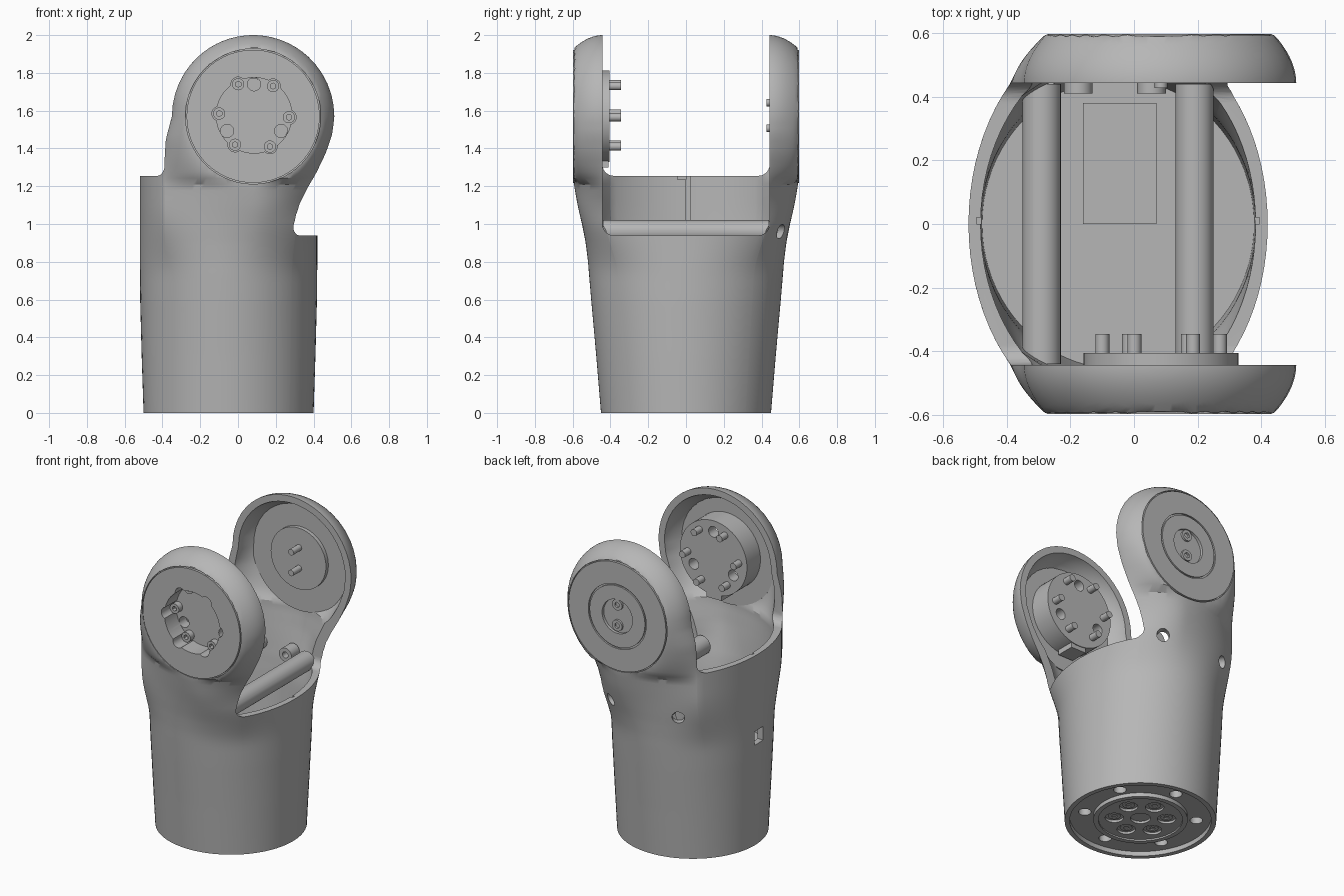
import bpy, bmesh
from math import sin, cos, acos, pi, sqrt, radians
from mathutils import Vector, Matrix

if "Cube" in bpy.data.objects:
    bpy.data.objects.remove(bpy.data.objects["Cube"])

grey = bpy.data.materials.new("satin_grey")
grey.use_nodes = True
grey.diffuse_color = (0.47, 0.47, 0.47, 1)
grey.node_tree.nodes["Principled BSDF"].inputs["Base Color"].default_value = (0.47, 0.47, 0.47, 1)

CX, EX, EZ, R = -0.05, 0.08, 1.57, 0.43   # body axis, ear centre, ear radius
parts = []


def finish(name, bm):
    bmesh.ops.recalc_face_normals(bm, faces=bm.faces)
    me = bpy.data.meshes.new(name)
    bm.to_mesh(me)
    bm.free()
    me.materials.append(grey)
    ob = bpy.data.objects.new(name, me)
    bpy.context.collection.objects.link(ob)
    parts.append(ob)
    return ob


def cyl(name, p0, p1, r, seg=32):
    p0, p1 = Vector(p0), Vector(p1)
    d = p1 - p0
    bm = bmesh.new()
    m = Matrix.Translation((p0 + p1) / 2) @ d.to_track_quat('Z', 'Y').to_matrix().to_4x4()
    bmesh.ops.create_cone(bm, cap_ends=True, segments=seg, radius1=r, radius2=r,
                          depth=d.length, matrix=m)
    return finish(name, bm)


def ycyl(name, x, z, y0, y1, r, seg=32):
    return cyl(name, (x, y0, z), (x, y1, z), r, seg)


def box(name, lo, hi, round_x=0):
    lo, hi = Vector(lo), Vector(hi)
    bm = bmesh.new()
    m = Matrix.Translation((lo + hi) / 2) @ Matrix.Diagonal((*(hi - lo), 1))
    bmesh.ops.create_cube(bm, size=1, matrix=m)
    if round_x:
        edges = [e for e in bm.edges if abs(e.verts[0].co.x - e.verts[1].co.x) > 0.01]
        bmesh.ops.bevel(bm, geom=edges, offset=round_x, segments=6, profile=0.5, affect='EDGES')
    return finish(name, bm)


def cut(target, *others, op='DIFFERENCE'):
    for o in others:
        mod = target.modifiers.new("cut", 'BOOLEAN')
        mod.operation, mod.solver, mod.object = op, 'EXACT', o
        bpy.context.view_layer.objects.active = target
        bpy.ops.object.modifier_apply(modifier=mod.name)
        parts.remove(o)
        bpy.data.objects.remove(o)
    return target


def loft(name, rings):
    bm = bmesh.new()
    rows = [[bm.verts.new(p) for p in ring] for ring in rings]
    n = len(rows[0])
    for a, b in zip(rows, rows[1:]):
        for i in range(n):
            j = (i + 1) % n
            bm.faces.new((a[i], a[j], b[j], b[i]))
    bm.faces.new(rows[0])
    bm.faces.new(rows[-1])
    return finish(name, bm)


def interp(table, z):
    if z <= table[0][0]:
        return table[0][1]
    for (z0, v0), (z1, v1) in zip(table, table[1:]):
        if z <= z1:
            return v0 + (v1 - v0) * (z - z0) / (z1 - z0)
    return table[-1][1]


# Body half widths and ear side outlines by height
BODY_X = [(0, .45), (.3, .46), (.6, .468), (.8, .47)]
BODY_Y = [(0, .45), (.3, .475), (.6, .502), (.8, .519), (.9, .533), (1, .553), (1.1, .574), (1.2, .592), (1.25, .595)]
EAR_L = [(1.25, -.39), (1.35, -.389), (1.45, -.382), (EZ, EX - R)]
EAR_R = [(1, .318), (1.05, .316), (1.11, .33), (1.18, .365), (1.27, .415), (1.38, .467),
         (1.48, .5), (EZ, EX + R)]
T0 = acos(.714)                            # where the side walls meet the ears


def body(name, z0, off):
    """Round tube below that turns into two domed discs above, inset by off."""
    rr, flat = R - off, 0.36 - off
    levels = [z0 + (EZ - z0) * k / 48 for k in range(49)]
    levels += [EZ + rr * sin(radians(a)) for a in (8, 16, 24, 32, 40, 47, 53, 58, 63, 68, 73, 78, 82, 86, 88.5)]
    side = [T0 * k / 10 for k in range(10)]
    top = [acos(cos(T0) * cos(pi * k / 48)) for k in range(49)]
    angles = side + top + [pi - t for t in reversed(side)]
    rings = []
    for z in levels:
        a, b = interp(BODY_X, z) - off, interp(BODY_Y, z) - off
        l, r = interp(EAR_L, z) + off, interp(EAR_R, z) - off
        dz = z - EZ
        if dz > 0:
            hw = sqrt(rr * rr - dz * dz)
            l, r = EX - hw, EX + hw
        chord = sqrt(max(0, flat * flat - dz * dz))
        soft = min(1, max(0, -dz / .33))
        w = min(1, max(0, (z - .72) / .4))
        w = w * w * (3 - 2 * w)
        half = []
        for t in angles:
            c, s = cos(t), sin(t)
            v = max(-1, min(1, c / cos(T0)))
            x = (l + r) / 2 + v * (r - l) / 2
            if dz > 0:
                q = (sqrt((x - EX) ** 2 + dz * dz) - flat) / (rr - flat)
            else:
                edge = r - EX if x > EX else EX - l
                q = (abs(x - EX) - chord) / (edge - chord)
            q = min(1, max(0, q))
            base = .44 - off
            y = base + (b - base) * ((1 - soft) * sqrt(1 - q) + soft * (1 - q * q))
            over = max(0, abs(c) - cos(T0)) / (1 - cos(T0))
            if over > 1e-6:                # side wall bulging out from the ear edge
                x += over * (CX + (a if c > 0 else -a) - x)
                y = base * s / sin(T0)
            half.append((x * w + (CX + a * c) * (1 - w), y * w + b * s * (1 - w), z))
        rings.append(half + [(x, -y, z) for x, y, z in reversed(half[1:-1])])
    return loft(name, rings)


# Hollow shell with two ears and a lower notch on one side
shell = body("shell", 0, 0)
cut(shell, body("cavity", .5, .038),
    box("fork_gap", (-1, -.443, 1.255), (1, .443, 2.6), .06),
    box("notch_gap", (.05, -.443, .94), (1, .443, 1.8), .06))

# Cover seats, back screw holes, side port and wall grooves
for s in (-1, 1):
    cut(shell, ycyl("seat", EX, EZ, s * .578, s * .8, .358, 72))
    x, y = .235 * s, .48
    cut(shell, cyl("hole", (CX + x * .7, y * .8, .96), (CX + x * 1.4, y * 1.3, .96), .038))
    cut(shell, box("groove", (CX + s * .43 - .015, 0, .6), (CX + s * .43 + .015, .02, 1.4)))
cut(shell, box("port", (-.6, -.06, .67), (-.46, .03, .76)))

# Recessed base flange with a ring of holes
cut(shell, cyl("base_recess", (CX, 0, -.1), (CX, 0, .03), .42, 72))
for k in range(6):
    a = k * pi / 3 + .5
    p = (CX + .335 * cos(a), .335 * sin(a))
    cut(shell, cyl("base_hole", (*p, -.1), (*p, .08), .038, 24))

# Base hub with bolt wells
hub = cyl("base_hub", (CX, 0, .005), (CX, 0, .05), .28, 64)
cut(hub, cyl("hub_recess", (CX, 0, -.1), (CX, 0, .015), .25, 64),
    cyl("hub_centre", (CX, 0, -.1), (CX, 0, .04), .06))
for k in range(6):
    a = k * pi / 3 + .4
    p = (CX + .155 * cos(a), .155 * sin(a))
    cut(hub, cyl("well", (*p, -.1), (*p, .045), .055))
    bolt = cyl("base_bolt", (*p, .025), (*p, .047), .036, 24)
    cut(bolt, cyl("socket", (*p, -.1), (*p, .035), .018, 6))


def ring_points(count, radius, start):
    return [(EX + .005 + radius * cos(start + k * 2 * pi / count),
             EZ + .005 + radius * sin(start + k * 2 * pi / count)) for k in range(count)]


# Front cover and boss, sharing one scalloped pocket through the shell
bolts = ring_points(6, .185, radians(-3))
cover = ycyl("front_cover", EX, EZ, -.597, -.545, .352, 72)
boss = ycyl("front_boss", EX + .005, EZ, -.57, -.405, .243, 64)
for ob in (cover, boss, shell):
    cut(ob, ycyl("pocket", EX + .005, EZ + .005, -.8, -.475, .2, 64))
    for x, z in bolts:
        cut(ob, ycyl("scallop", x, z, -.8, -.475, .038))
for x, z in ring_points(3, .165, pi / 2):
    cut(boss, ycyl("boss_hole", x, z, -.8, -.3, .035))
for x, z in bolts:
    head = ycyl("front_bolt_head", x, z, -.515, -.47, .032, 24)
    cut(head, ycyl("socket", x, z, -.6, -.49, .016, 6))
    ycyl("front_bolt_shaft", x, z, -.48, -.345, .022, 24)
box("boss_key", (.03, -.53, 1.3), (.14, -.41, 1.36))

# Back cover with ring groove, centre well and two bolts
back = ycyl("back_cover", EX, EZ, .535, .597, .352, 72)
ring = ycyl("ring", EX, EZ, .587, .7, .21, 64)
cut(ring, ycyl("ring_core", EX, EZ, .5, .8, .2, 64))
cut(back, ring, ycyl("well", EX, EZ, .579, .7, .11, 48))
ycyl("back_inner_pad", EX, EZ, .51, .54, .2, 64)
for s in (-1, 1):
    z = EZ + .005 + s * .068
    head = ycyl("back_bolt_head", EX + .005, z, .56, .593, .036, 24)
    cut(head, ycyl("socket", EX + .005, z, .58, .7, .018, 6))
    ycyl("back_bolt_shaft", EX + .005, z, .427, .52, .02, 24)

# Cross rods trimmed to the inner wall
for x in (-.29, .19):
    rod = cyl("cross_rod", (x, -.44, .96), (x, .44, .96), .06, 40)
    cut(rod, body("rod_trim", .5, .03), op='INTERSECT')

# Inner screw bosses and floor plate
for x in (-.175, .055):
    b = ycyl("screw_boss", x, .97, .41, .495, .045)
    cut(b, ycyl("bore", x, .97, .3, .46, .02, 24))
box("floor_plate", (-.16, 0, .49), (.07, .38, .505))

# Smooth shading with sharp edges kept
bpy.ops.object.select_all(action='DESELECT')
for ob in parts:
    ob.select_set(True)
bpy.context.view_layer.objects.active = shell
bpy.ops.object.shade_smooth_by_angle(angle=radians(30))
